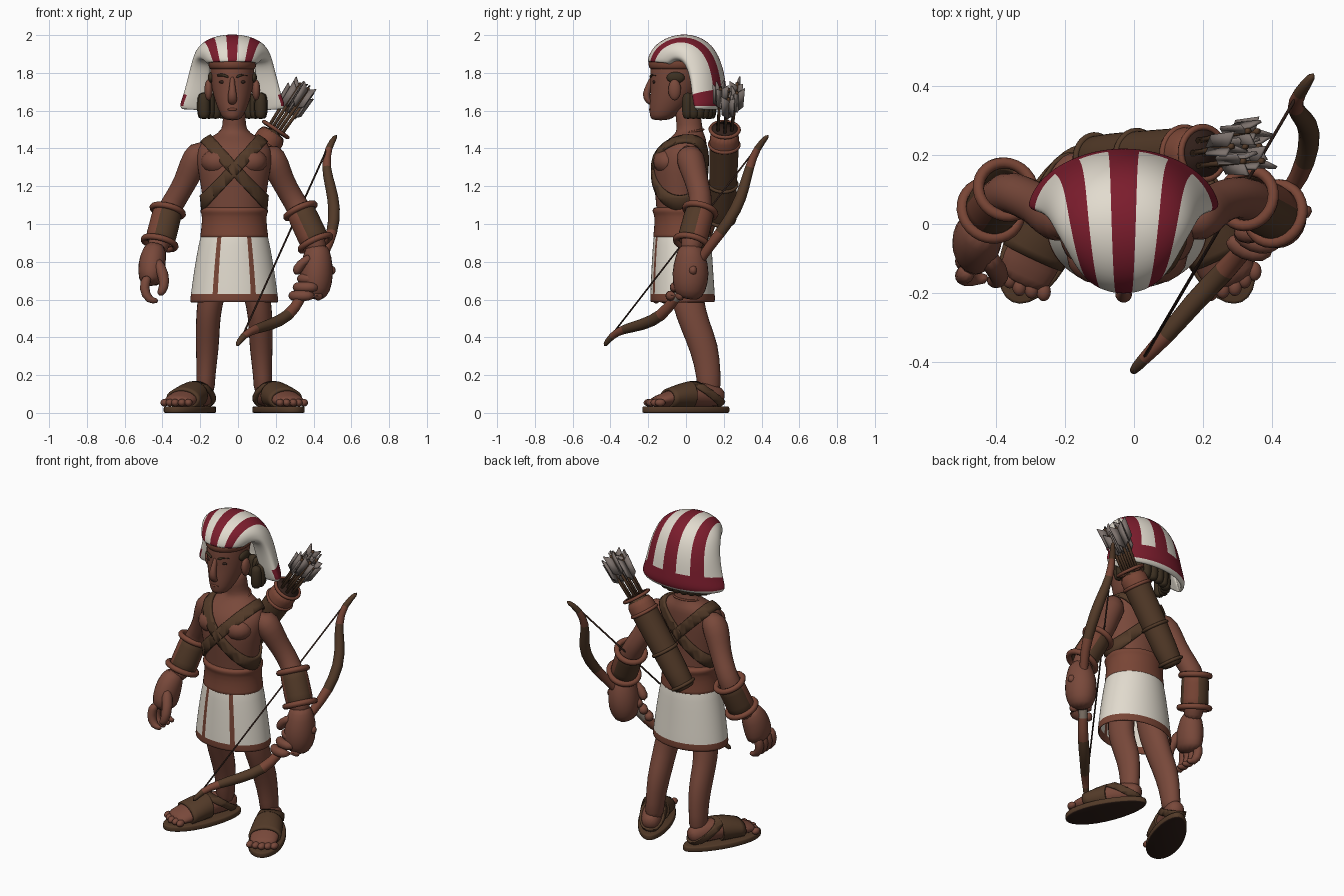
import bpy, bmesh, math
from mathutils import Vector, Matrix

cube = bpy.data.objects.get("Cube")
if cube:
    bpy.data.objects.remove(cube, do_unlink=True)

X, Y, Z = Vector((1, 0, 0)), Vector((0, 1, 0)), Vector((0, 0, 1))
CX, HX = -.02, -.03      # body and head centre lines


def material(name, *rgb):
    m = bpy.data.materials.new(name)
    m.use_nodes = True
    m.diffuse_color = (*rgb, 1)
    bsdf = m.node_tree.nodes["Principled BSDF"]
    bsdf.inputs["Base Color"].default_value = (*rgb, 1)
    bsdf.inputs["Roughness"].default_value = .8
    return m


skin = material("skin", .19, .066, .043)
trim = material("red_brown_trim", .19, .06, .036)
leather = material("leather", .085, .042, .021)
white = material("linen", .76, .71, .62)
red = material("crimson", .2, .012, .026)
hair = material("dark_hair", .045, .029, .015)
sole = material("dark_sole", .03, .014, .01)
feather = material("grey_feather", .2, .165, .15)
grip = material("tan_grip", .25, .2, .16)


def finish(name, bm, mats, sub=0, solid=0, offset=0):
    me = bpy.data.meshes.new(name)
    bm.normal_update()
    bm.to_mesh(me)
    bm.free()
    for m in mats if isinstance(mats, list) else [mats]:
        me.materials.append(m)
    for p in me.polygons:
        p.use_smooth = True
    ob = bpy.data.objects.new(name, me)
    bpy.context.collection.objects.link(ob)
    if solid:
        mod = ob.modifiers.new("Thickness", 'SOLIDIFY')
        mod.thickness = solid
        mod.material_offset = offset
    if sub:
        mod = ob.modifiers.new("Smooth", 'SUBSURF')
        mod.levels = mod.render_levels = sub
    return ob


def tube(name, path, mats, rule=None, sides=12, caps=True, level=False, sub=1, solid=0):
    """Loft elliptical rings (x, y, z, radius[, second radius]) along a path."""
    bm, rings, last = bmesh.new(), [], len(path) - 1
    for i, p in enumerate(path):
        a, b = path[max(i - 1, 0)], path[min(i + 1, last)]
        t = Z if level else (Vector(b[:3]) - Vector(a[:3])).normalized()
        ref = X if abs(t.x) < .8 else Y
        s = (ref - t * ref.dot(t)).normalized()
        o = t.cross(s)
        angles = [math.tau * j / sides for j in range(sides)]
        rings.append([bm.verts.new(Vector(p[:3]) + s * p[3] * math.cos(w) + o * p[-1] * math.sin(w))
                      for w in angles])
    for i in range(last):
        for j in range(sides):
            k = (j + 1) % sides
            f = bm.faces.new((rings[i][j], rings[i][k], rings[i + 1][k], rings[i + 1][j]))
            f.material_index = rule(i, j) if rule else 0
    if caps:
        bm.faces.new(rings[0][::-1])
        bm.faces.new(rings[-1])
    return finish(name, bm, mats, sub, solid)


def column(name, x, rows, mat, **kw):
    """Level rings given as (z, y, x radius, y radius)."""
    return tube(name, [(x, y, z, rx, ry) for z, y, rx, ry in rows], mat, level=True, **kw)


def ball(name, loc, size, mat):
    bm = bmesh.new()
    bmesh.ops.create_uvsphere(bm, u_segments=16, v_segments=10, radius=1)
    bm.transform(Matrix.Translation(loc) @ Matrix.Diagonal((*size, 1)))
    return finish(name, bm, mat)


def rim(name, loc, axis, major, minor, mat):
    turn = Vector(axis).to_track_quat('Z', 'Y').to_euler()
    bpy.ops.mesh.primitive_torus_add(location=loc, rotation=turn, major_radius=major, minor_radius=minor,
                                     major_segments=28, minor_segments=8)
    ob = bpy.context.object
    ob.name = name
    ob.data.materials.append(mat)
    bpy.ops.object.shade_smooth()


def band(src, name, mat, co, no, half, thick):
    """Cut a slab out of a body part and lift it off the surface as a strap."""
    bm = bmesh.new()
    bm.from_object(src, bpy.context.evaluated_depsgraph_get())
    co, no = Vector(co), Vector(no).normalized()
    for s in (1, -1):
        bmesh.ops.bisect_plane(bm, geom=bm.verts[:] + bm.edges[:] + bm.faces[:], plane_co=co + no * s * half,
                               plane_no=no * s, clear_outer=True)
    bm.normal_update()
    for v, n in [(v, v.normal.copy()) for v in bm.verts]:
        v.co += n * thick
    finish(name, bm, mat, solid=thick * 1.2)


# Torso, crossed straps, sash and kilt
torso = column("torso", CX, [(.88, -.02, .16, .13), (1.08, -.03, .16, .125), (1.2, -.035, .178, .135),
                             (1.32, -.035, .2, .145), (1.4, -.02, .2, .13), (1.445, .005, .16, .105),
                             (1.475, .018, .095, .078), (1.5, .02, .065, .068), (1.55, .015, .06, .068),
                             (1.64, 0, .06, .065)], skin, sides=24)
for s, side in ((1, "left"), (-1, "right")):
    band(torso, side + "_chest_strap", leather, (CX, 0, 1.29), (s * .73, 0, .68), .03, .014)
    ball(side + "_chest_muscle", (CX + s * .085, -.095, 1.33), (.09, .078, .07), skin)
rim("neck_cord", (CX, .016, 1.485), (0, -.2, 1), .078, .006, trim)
column("sash", CX, [(.92, -.02, .175, .145), (.93, -.02, .184, .158), (.96, -.02, .177, .15),
                    (1.05, -.02, .17, .147), (1.06, -.02, .182, .16), (1.085, -.02, .18, .158),
                    (1.09, -.02, .16, .14)], trim, sides=24)
column("kilt", CX, [(.585, -.018, .235, .172), (.61, -.018, .232, .172), (.75, -.02, .214, .164),
                    (.9, -.02, .187, .155), (.96, -.02, .172, .148)], [white, trim], sides=48, caps=False, solid=.012,
       rule=lambda i, j: int(i == 0 or int(abs(j - 35.5)) == 3))

# Legs and sandals
for s, side in ((1, "left"), (-1, "right")):
    tube(side + "_leg", [(CX + s * x, y, z, rx, ry) for x, y, z, rx, ry in (
        (.09, -.01, .86, .075, .09), (.105, -.005, .68, .075, .09), (.132, .015, .57, .07, .088),
        (.14, .045, .47, .066, .08), (.142, .1, .34, .064, .08), (.15, .12, .2, .05, .066),
        (.155, .125, .08, .055, .065))], skin)
    M = Matrix.Translation((CX + s * .228, 0, 0)) @ Matrix.Rotation(s * math.radians(25), 4, 'Z')
    turn = M.to_3x3()
    foot = tube(side + "_foot", [(*(M @ Vector((0, y, z))), rx, rz) for y, z, rx, rz in (
        (.22, .08, .035, .04), (.175, .09, .06, .06), (.08, .1, .07, .07), (-.03, .088, .08, .06),
        (-.13, .068, .09, .038), (-.2, .058, .075, .026))], skin)
    for k in range(5):
        x = .035 * (k - 2)
        ball(f"{side}_toe_{k}", M @ Vector((x, -.2 + abs(k - 2) * .008, .054)), (.021, .028, .02), skin)
    band(foot, side + "_instep_strap", leather, M @ Vector((0, -.04, 0)), turn @ Y, .068, .013)
    band(foot, side + "_heel_strap", leather, M @ Vector((0, .13, .09)), turn @ Vector((0, .5, .8)), .018, .012)
    bm = bmesh.new()
    bmesh.ops.create_cone(bm, cap_ends=True, segments=32, radius1=1, radius2=1, depth=.034)
    for v in bm.verts:
        x, y = v.co.x, v.co.y
        v.co = M @ Vector((x * (.1 - .014 * y), y * .25, v.co.z + .017))
    for f in bm.faces:
        f.material_index = int(f.calc_center_median().z < .01)
    edge = finish(side + "_sole", bm, [leather, sole]).modifiers.new("Edge", 'BEVEL')
    edge.width, edge.segments = .008, 2

# Arms and bracers
for s, side, xs, ys in ((1, "left", (.35, .43, .445), (.075, .03, .02)),
                        (-1, "right", (.352, .395, .42), (.1, .04, -.01))):
    wrist = [Vector((CX + s * x, y, z)) for x, y, z in zip(xs, ys, (1.07, .9, .84))]
    tube(side + "_arm", [(CX + s * x, y, z, r) for x, y, z, r in (
        (.13, .0, 1.39, .06), (.185, .015, 1.385, .082), (.225, .035, 1.3, .075), (.255, .055, 1.23, .064),
        (.305, .08, 1.14, .062))] + [(*wrist[0], .066), (*wrist[1], .064), (*wrist[2], .05)], skin)
    axis = wrist[0] - wrist[1]
    tube(side + "_bracer", [(*wrist[1], .084), (*wrist[0].lerp(wrist[1], .5), .08), (*wrist[0], .082)],
         [leather, trim], sides=16, caps=False, solid=.02, rule=lambda i, j: int(j % 8 < 3))
    for k, r in ((0, .082), (1, .086)):
        rim(f"{side}_bracer_rim_{k}", wrist[k], axis, r, .017, trim)

# Right hand, hanging loosely
tube("right_palm", [(-.43, 0, .9, .055), (-.452, -.035, .82, .075, .085), (-.46, -.06, .74, .075, .098),
                    (-.465, -.07, .67, .055, .085)], skin)
for k in range(4):
    y = -.14 + .042 * k
    tube(f"right_finger_{k}", [(-.475, y, .73, .03), (-.505, y - .01, .66, .031), (-.47, y - .02, .59, .028),
                               (-.42, y - .02, .595, .022)], skin, sides=8)
tube("right_thumb", [(-.44, -.08, .82, .035), (-.39, -.14, .73, .034), (-.39, -.165, .66, .029),
                     (-.42, -.165, .62, .02)], skin, sides=8)

# Left hand, closed around the bow
tube("left_palm", [(.42, .02, .9, .055), (.42, .025, .83, .08, .085), (.415, .025, .74, .095, .105),
                   (.41, .02, .65, .085, .09), (.4, .01, .6, .05, .06)], skin)
for k in range(4):
    z = .755 - .045 * k
    cx, cy = .345 + (z - .6) * .5, -.04 + (z - .6) * .5
    turns = [.4 - .7 * n for n in range(6)]
    tube(f"left_finger_{k}", [(cx + .075 * math.cos(w), cy + .058 * math.sin(w), z, .03) for w in turns],
         skin, sides=8)
tube("left_thumb", [(.39, -.03, .83, .036), (.33, -.035, .79, .034), (.3, -.02, .73, .026)], skin, sides=8)

# Bow and string
bow = [(.525, .44, 1.475, .014), (.475, .375, 1.405, .02), (.463, .335, 1.3, .025), (.49, .31, 1.2, .03),
       (.515, .27, 1.08, .034), (.5, .18, .95, .031), (.46, .1, .85, .026), (.39, .02, .72, .024),
       (.33, -.06, .6, .028), (.27, -.13, .51, .034), (.17, -.23, .465, .033), (.09, -.33, .445, .026),
       (.025, -.395, .41, .019), (-.01, -.435, .35, .014)]
tube("bow", bow, [leather, trim, grip], rule=lambda i, j: "LTG".index("LTLLLTTGTLLTL"[i]), sides=10)
tube("bow_string", [(*bow[1][:3], .005), (*bow[-2][:3], .005)], sole, sides=6, sub=0)

# Quiver and arrows
base, mouth = Vector((-.13, .19, 1.0)), Vector((.2, .205, 1.5))
along = (mouth - base).normalized()
tube("quiver", [(*base.lerp(mouth, t), r) for t, r in ((0, .05), (.02, .068), (.35, .074), (.7, .077), (.84, .079),
                                                    (1, .082))], [leather, trim],
     rule=lambda i, j: int(i == 4), sides=20)
for k, (t, r, m) in enumerate(((.05, .066, leather), (.42, .073, leather), (.84, .077, trim), (1, .076, trim))):
    rim(f"quiver_ring_{k}", base.lerp(mouth, t), along, r, .01, m)
tube("quiver_mouth", [(*mouth, .07), (*(mouth + along * .006), .07)], sole, sides=20, sub=0)
for k in range(7):
    w = math.tau * k / 6
    off = Vector((math.cos(w) * .8, math.sin(w), -math.cos(w) * .5)) * (.042 if k < 6 else 0)
    tip = mouth + along * (.23 + .025 * (k % 3)) + off * 1.2 + Y * .015
    tube(f"arrow_{k}", [(*(mouth + off), .009), (*tip, .009)], leather, sides=6, sub=0)
    bm = bmesh.new()
    for n in range(3):
        out = Matrix.Rotation(math.tau * n / 3 + k, 3, along) @ along.orthogonal().normalized()
        shape = ((-.13, 0), (-.1, .036), (.015, .042), (-.015, 0))
        bm.faces.new([bm.verts.new(tip + along * a + out * b) for a, b in shape])
    finish(f"arrow_feathers_{k}", bm, feather, solid=.009)

# Head and face
column("head", HX, [(1.548, -.135, .035, .045), (1.57, -.125, .06, .07), (1.64, -.085, .09, .11),
                    (1.72, -.06, .112, .128), (1.8, -.05, .118, .143), (1.88, -.04, .12, .145),
                    (1.94, -.02, .09, .11)], skin, sides=20)
column("headband", HX, [(1.815, -.045, .115, .14), (1.825, -.045, .126, .156), (1.87, -.04, .132, .16),
                        (1.89, -.04, .12, .15)], trim, sides=24)
tube("nose", [(HX, -.172, 1.79, .012), (HX, -.192, 1.74, .014, .016), (HX, -.216, 1.685, .024, .022),
              (HX, -.2, 1.65, .027, .018), (HX, -.18, 1.635, .015, .01)], skin)
ball("lips", (HX, -.187, 1.607), (.026, .01, .008), trim)
for s, side in ((1, "left"), (-1, "right")):
    ball(side + "_eye", (HX + s * .05, -.168, 1.752), (.02, .009, .009), sole)
    tube(side + "_brow", [(HX + s * x, y, z, .008) for x, y, z in (
        (.018, -.19, 1.775), (.05, -.183, 1.793), (.085, -.155, 1.785))], hair, sides=8)
    ball(side + "_ear", (HX + s * .126, -.06, 1.71), (.022, .034, .056), skin)
    ball(side + "_sideburn", (HX + s * .112, -.055, 1.775), (.018, .048, .03), hair)

# Curled hair under the headcloth
for k in range(13):
    w = math.radians(-105 + 17.5 * k)
    x, y = HX + .155 * math.sin(w), .035 + .095 * math.cos(w)
    tube(f"hair_curl_{k}", [(x, y, 1.7, .03), (x, y, 1.64, .036), (x, y, 1.575, .035), (x, y, 1.555, .02)],
         hair, sides=8)

# Striped headcloth, each column running from brow to back hem, side edges folded in to the head
middle = [(-.21, 1.86), (-.178, 1.94), (-.09, 1.998), (.03, 2.012), (.145, 1.955), (.2, 1.83), (.215, 1.71),
          (.222, 1.655), (.215, 1.625), (.195, 1.6)]
flank = [(.135, -.1, 1.845), (.16, -.07, 1.87), (.185, -.04, 1.87), (.208, -.01, 1.85), (.225, .01, 1.79),
         (.245, .02, 1.73), (.262, .025, 1.68), (.275, .03, 1.65), (.282, .035, 1.625), (.27, .045, 1.605)]
bm, grid, cols = bmesh.new(), [], 18
for k in range(cols + 1):
    w = math.pi * (k / cols - .5)
    c = max(math.cos(w), 0)
    grid.append([bm.verts.new((HX + fw * math.sin(w), fy + (my - fy) * c, fz + (mz - fz) * c ** .75))
                 for (my, mz), (fw, fy, fz) in zip(middle, flank)])
folds = [[bm.verts.new((HX + s * max(.115, fw - .12), fy + .015, fz - .01)) for fw, fy, fz in flank]
         for s in (-1, 1)]
grid = [folds[0]] + grid + [folds[1]]
for k in range(cols + 2):
    for v in range(len(middle) - 1):
        f = bm.faces.new((grid[k][v], grid[k + 1][v], grid[k + 1][v + 1], grid[k][v + 1]))
        stripe = int(abs(k - 9.5))
        f.material_index = int(stripe in (0, 3, 4) and v < 8 or v in (6, 7) and stripe < 9)
finish("headcloth", bm, [white, red, white, white], sub=2, solid=.02, offset=2)
